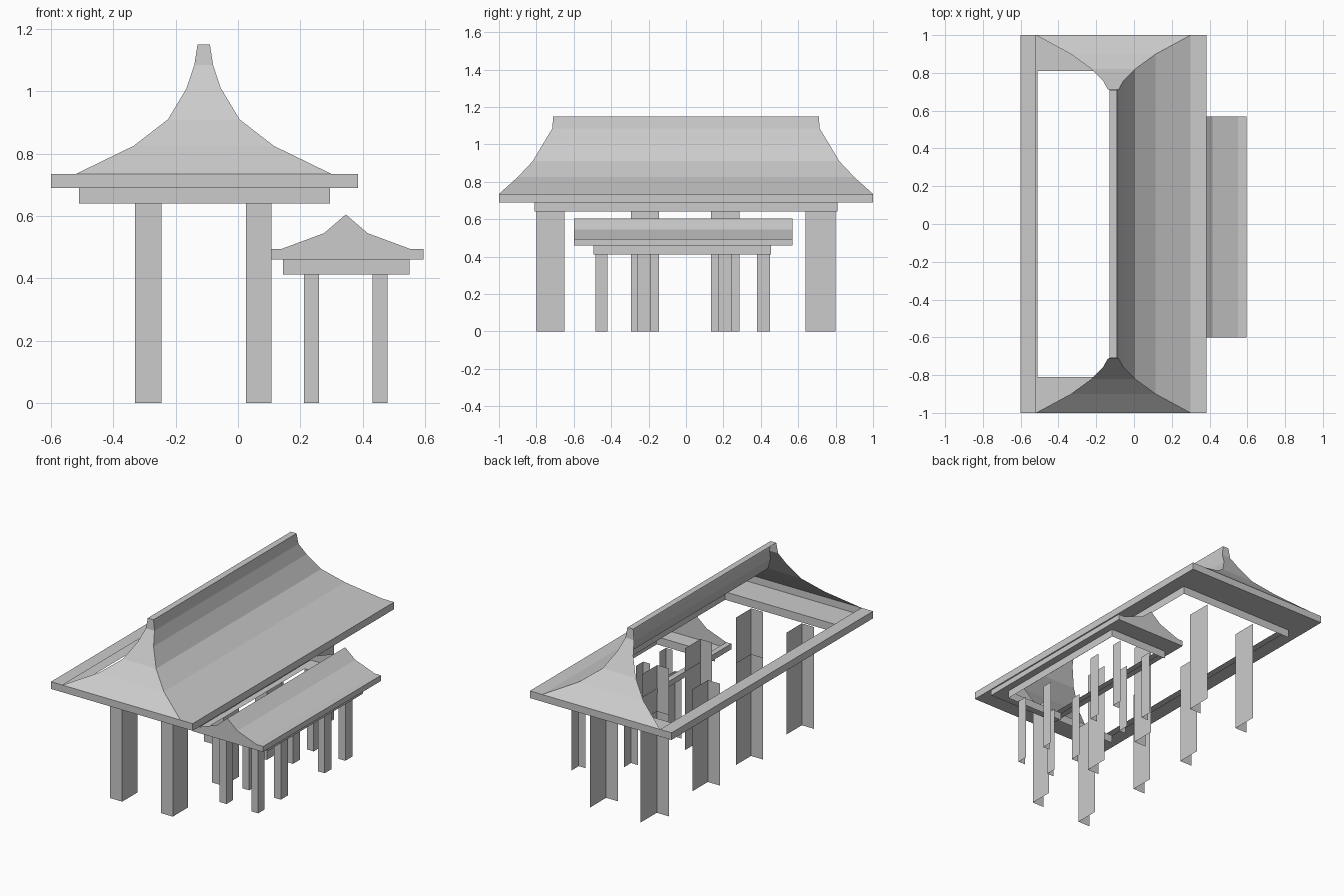
import bpy, bmesh

if "Cube" in bpy.data.objects:
    bpy.data.objects.remove(bpy.data.objects["Cube"])

# Corner order: front-left, front-right, back-right, back-left
EDGE = {"front": (0, 1), "right": (1, 2), "back": (2, 3), "left": (3, 0)}
SHOWN = ("front", "right", "back")      # the left slopes are open
ALL = ("front", "right", "back", "left")


def loft(name, rows, sides):
    """Stack rectangles (x0, x1, y0, y1, z) and skin only the chosen sides."""
    bm = bmesh.new()
    rings = [[bm.verts.new(p) for p in ((x0, y0, z), (x1, y0, z), (x1, y1, z), (x0, y1, z))]
             for x0, x1, y0, y1, z in rows]
    for low, high in zip(rings, rings[1:]):
        for side in sides:
            a, b = EDGE[side]
            bm.faces.new((low[a], low[b], high[b], high[a]))
    bmesh.ops.remove_doubles(bm, verts=bm.verts, dist=0.0005)
    bmesh.ops.delete(bm, geom=[v for v in bm.verts if not v.link_faces], context='VERTS')
    mesh = bpy.data.meshes.new(name)
    bm.to_mesh(mesh)
    bm.free()
    obj = bpy.data.objects.new(name, mesh)
    bpy.context.collection.objects.link(obj)
    return obj


def roof_base(prefix, beam, eave, lip, z0, z1, z2):
    """Beam band, soffit with fascia, and the flat lip along both long eaves."""
    loft(prefix + "_beam", [(*beam, z0), (*beam, z1)], SHOWN)
    loft(prefix + "_eave", [(*beam, z1), (*eave, z1), (*eave, z2)], ALL)
    loft(prefix + "_eave_lip", [(*eave, z2), (*lip, z2)], ("left", "right"))


def columns(prefix, xs, ys, height):
    """Grid of columns, each with a front and a right plate."""
    for i, (x0, x1) in enumerate(xs):
        for j, (y0, y1) in enumerate(ys):
            loft(f"{prefix}_column_{i}_{j}",
                 [(x0, x1, y0, y1, 0), (x0, x1, y0, y1, height)], ("front", "right"))


# Main hall: beam, eaves and columns
roof_base("main", (-0.51, 0.295, -0.81, 0.81), (-0.60, 0.385, -1, 1),
          (-0.52, 0.30, -1, 1), 0.64, 0.69, 0.735)
columns("main", [(-0.33, -0.245), (0.025, 0.107)],
        [(-0.80, -0.65), (-0.295, -0.145), (0.133, 0.285), (0.64, 0.80)], 0.64)

# Main roof: swept slope with hipped ends (half width, half length, height)
sweep = [(0.41, 1.0, 0.735), (0.225, 0.90, 0.825), (0.115, 0.82, 0.91),
         (0.055, 0.76, 1.01), (0.03, 0.715, 1.085), (0.02, 0.71, 1.15)]
loft("main_roof", [(-0.11 - w, -0.11 + w, -l, l, z) for w, l, z in sweep], SHOWN)

# Flat cap along the ridge
loft("ridge_cap", [(-0.13, -0.09, -0.71, 0.71, 1.15),
                   (-0.13, -0.13, -0.71, 0.71, 1.15)], ("right",))

# Side porch: beam, eaves, columns
roof_base("porch", (0.145, 0.55, -0.495, 0.455), (0.105, 0.595, -0.60, 0.57),
          (0.14, 0.55, -0.60, 0.57), 0.412, 0.46, 0.495)
columns("porch", [(0.212, 0.26), (0.432, 0.48)],
        [(-0.485, -0.42), (-0.26, -0.19), (0.175, 0.245), (0.38, 0.45)], 0.412)

# Porch roof: gabled with a bent slope
porch = [(0.205, 0.495), (0.07, 0.545), (0.0, 0.605)]
loft("porch_roof", [(0.346 - w, 0.346 + w, -0.60, 0.57, z) for w, z in porch], SHOWN)
